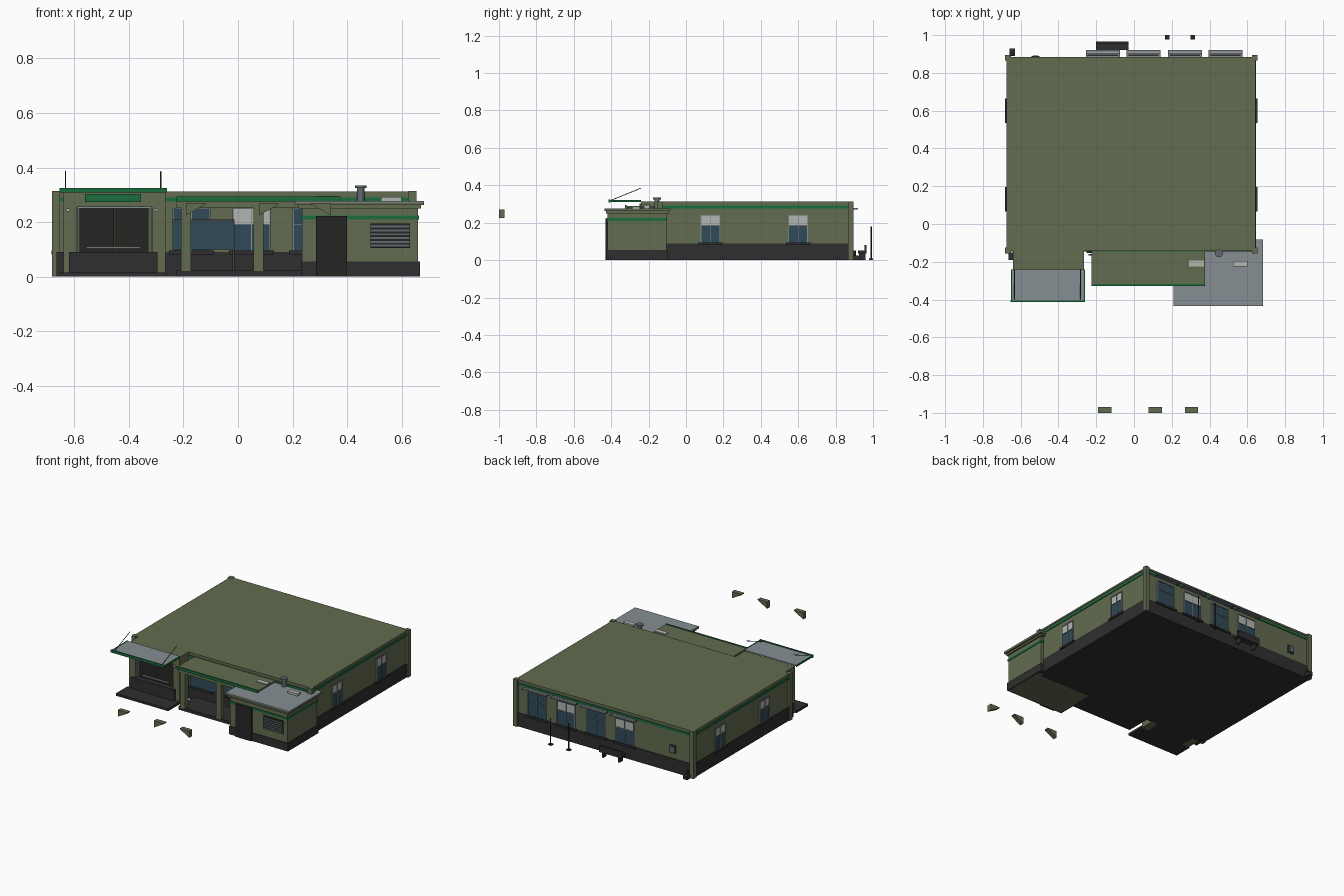
import bpy
import bmesh
from math import radians
from mathutils import Matrix, Vector

default_cube = bpy.data.objects.get("Cube")
if default_cube:
    bpy.data.objects.remove(default_cube, do_unlink=True)


def make_material(name, red, green, blue):
    material = bpy.data.materials.new(name)
    material.use_nodes = True
    colour = (red, green, blue, 1)
    material.diffuse_color = colour
    material.node_tree.nodes["Principled BSDF"].inputs["Base Color"].default_value = colour
    return material


olive = make_material("olive wall", .125, .15, .08)
charcoal = make_material("charcoal base", .028, .028, .028)
black = make_material("dark door", .02, .018, .017)
roof_gray = make_material("roof gray", .24, .275, .295)
green = make_material("trim green", .01, .15, .048)
glass = make_material("blue glass", .028, .07, .1)
pale = make_material("pale panel", .45, .47, .45)
metal = make_material("dark metal", .05, .055, .06)
steel = make_material("blue steel", .12, .145, .16)


def finish(name, mesh_data, material, transform=None):
    if transform is not None:
        mesh_data.transform(transform)
    bmesh.ops.recalc_face_normals(mesh_data, faces=mesh_data.faces)
    mesh = bpy.data.meshes.new(name)
    mesh_data.to_mesh(mesh)
    mesh_data.free()
    mesh.materials.append(material)
    item = bpy.data.objects.new(name, mesh)
    bpy.context.collection.objects.link(item)
    return item


def box(name, material, x_range, y_range, z_range, transform=None):
    mesh_data = bmesh.new()
    bmesh.ops.create_cube(mesh_data, size=1)
    ranges = (x_range, y_range, z_range)
    size = Matrix.Diagonal([high - low for low, high in ranges]).to_4x4()
    middle = Matrix.Translation([(low + high) / 2 for low, high in ranges])
    mesh_data.transform(middle @ size)
    return finish(name, mesh_data, material, transform)


def rod(name, material, start, end, radius, sides=8):
    start, end = Vector(start), Vector(end)
    along = end - start
    mesh_data = bmesh.new()
    bmesh.ops.create_cone(mesh_data, cap_ends=True, segments=sides, radius1=radius,
                          radius2=radius, depth=along.length)
    turn = along.to_track_quat("Z", "Y").to_matrix().to_4x4()
    return finish(name, mesh_data, material, Matrix.Translation((start + end) / 2) @ turn)


def prism(name, material, profile, y_range):
    mesh_data = bmesh.new()
    near, far = [[mesh_data.verts.new((x, y, z)) for x, z in profile] for y in y_range]
    mesh_data.faces.new(near)
    mesh_data.faces.new(far)
    for i in range(len(profile)):
        j = (i + 1) % len(profile)
        mesh_data.faces.new((near[i], near[j], far[j], far[i]))
    return finish(name, mesh_data, material)


def window(name, place, angle, width, top, upper):
    """Two-tier window with frame and sill, on a wall turned by the angle."""
    transform = Matrix.Translation((*place, 0)) @ Matrix.Rotation(radians(angle), 4, "Z")
    half, bottom = width / 2, .095
    split = bottom + (top - bottom) * .62
    box(name + "_lower_glass", glass, (-half, half), (-.004, .01), (bottom, split), transform)
    box(name + "_upper_pane", upper, (-half, half), (-.004, .01), (split, top), transform)
    for x in (-half, 0, half):
        box(name + "_upright", roof_gray, (x - .002, x + .002), (-.007, .01), (bottom, top), transform)
    for z in (split, top):
        box(name + "_crossbar", steel, (-half, half), (-.007, .01), (z - .002, z + .002), transform)
    box(name + "_sill", charcoal, (-half - .015, half + .015), (-.014, .01), (.082, bottom), transform)


# Main hall
west, east, south, north = -.67, .64, -.14, .88
box("hall_base", charcoal, (west - .005, east + .005), (south - .005, north + .005), (0, .09))
box("hall_wall", olive, (west, east), (south, north), (.09, .3))
box("hall_stripe", green, (west - .005, east + .005), (south - .005, north + .005), (.276, .291))
box("hall_cornice", olive, (west - .004, east + .004), (south - .004, north + .004), (.3, .312))
for x in (west + .003, east):
    for y in (south, north):
        box("corner_pilaster", olive, (x - .015, x + .015), (y - .015, y + .015), (0, .314))

# Hall windows
for y in (.13, .6):
    window("right_window", (east, y), 90, .1, .24, pale)
    window("left_window", (west, y), -90, .1, .24, pale)
for i, x in enumerate((-.165, .05, .27, .485)):
    upper = glass if i % 2 else pale
    window("back_window", (x, north), 180, .13, .25, upper)
    # Louvred awning
    for j in range(3):
        y = north + .002 + j * .0135
        box("awning_louvre", roof_gray, (x - .09, x + .09), (y, y + .011), (.274, .279))
    for end in (x - .09, x + .085):
        box("awning_bracket", metal, (end, end + .005), (north, .918), (.27, .276))
for x, upper in ((-.17, glass), (.05, pale), (.27, glass)):
    window("porch_window", (x, south), 0, .135, .25, upper)

# Back wall fittings
box("wall_box", metal, (-.542, -.5), (north, .89), (.13, .18))
box("wall_box_front", steel, (-.535, -.507), (.89, .893), (.138, .172))
box("drain_foot", charcoal, (-.66, -.63), (.89, .93), (0, .025))
rod("back_drainpipe", charcoal, (-.645, .9, 0), (-.645, .9, .05), .008)
box("front_drain_foot", charcoal, (-.665, -.635), (-.19, -.15), (0, .09))
box("bench_seat", charcoal, (-.2, -.03), (.92, .965), (.035, .05))
box("bench_back", charcoal, (-.2, -.03), (.955, .965), (.05, .08))
for x in (-.18, -.06):
    box("bench_leg", charcoal, (x, x + .01), (.925, .96), (0, .035))
for x in (.175, .31):
    rod("yard_post", charcoal, (x, .99, 0), (x, .99, .18), .004)
    box("yard_post_foot", charcoal, (x - .012, x + .012), (.978, 1), (0, .008))

# Entrance block
front = -.24
for x in (-.64, -.315):
    box("entrance_pier", olive, (x, x + .05), (front, south), (0, .312))
    box("pier_lamp", pale, (x + .01, x + .022), (front - .01, front), (.238, .25))
box("entrance_header", olive, (-.64, -.265), (front, south), (.255, .312))
box("entrance_floor", charcoal, (-.62, -.295), (front - .012, south), (0, .09))
box("entrance_platform", charcoal, (-.65, -.262), (-.365, front), (0, .015))
for x in (-.58, -.453):
    box("door_leaf", black, (x, x + .125), (-.215, -.2), (.09, .25))
box("door_bar", pale, (-.555, -.36), (-.222, -.215), (.103, .109))
for x in (-.588, -.323):
    box("door_jamb", roof_gray, (x, x + .006), (-.225, -.2), (.09, .255))
box("door_lintel", roof_gray, (-.588, -.317), (-.225, -.2), (.25, .256))
box("entrance_panel", green, (-.56, -.355), (front - .008, front), (.273, .303))
box("canopy", roof_gray, (-.65, -.262), (-.405, front), (.313, .32))
box("canopy_fascia", green, (-.655, -.26), (-.414, -.405), (.308, .325))
for x in (-.652, -.265):
    box("canopy_side_trim", green, (x, x + .005), (-.405, front), (.31, .322))
for x in (-.632, -.283):
    rod("canopy_rod", metal, (x, -.4, .32), (x, front, .385), .002)

# Porch
box("porch_floor", charcoal, (-.225, .24), (-.31, south), (0, .022))
box("porch_roof", olive, (-.225, .375), (-.318, south), (.28, .29))
box("porch_fascia", green, (-.225, .375), (-.327, -.318), (.276, .294))
box("porch_beam", olive, (-.225, .28), (-.315, -.285), (.252, .28))
box("porch_screen", glass, (-.24, -.02), (-.165, -.16), (.1, .205))
box("screen_rail", metal, (-.24, -.02), (-.168, -.158), (.203, .209))
box("screen_post", metal, (-.02, -.013), (-.168, -.158), (.022, .209))
for x in (-.19, .075):
    box("porch_post", olive, (x - .018, x + .018), (-.315, -.28), (.02, .255))
box("porch_roof_hatch", pale, (.29, .37), (-.225, -.193), (.29, .296))

# Detached brackets
for x, way in ((-.19, 1), (.078, 1), (.34, -1)):
    profile = ((x, .225), (x, .27), (x + way * .07, .27), (x + way * .07, .264))
    prism("loose_bracket", olive, profile, (-1, -.97))

# Annex
box("annex_base", charcoal, (.23, .667), (-.425, -.1), (.001, .055))
box("annex_underside", olive, (.237, .66), (-.418, -.15), (0, .003))
box("annex_wall", olive, (.235, .66), (-.42, -.105), (.055, .25))
box("annex_stripe", green, (.231, .664), (-.424, -.101), (.21, .224))
box("annex_cornice", olive, (.222, .67), (-.428, -.09), (.25, .262))
box("annex_fascia", olive, (.21, .682), (-.435, -.083), (.262, .272))
box("annex_roof", roof_gray, (.21, .682), (-.435, -.083), (.272, .277))
box("annex_door", black, (.285, .4), (-.431, -.42), (0, .222))
box("vent_panel", black, (.485, .63), (-.426, -.42), (.105, .195))
for i in range(6):
    z = .11 + i * .014
    box("vent_slat", steel, (.485, .63), (-.43, -.424), (z, z + .007))
rod("chimney_pipe", steel, (.45, -.155, .275), (.45, -.155, .325), .014, 16)
rod("chimney_cap", steel, (.45, -.155, .325), (.45, -.155, .335), .021, 16)
box("annex_roof_hatch", pale, (.525, .6), (-.225, -.195), (.277, .292))
